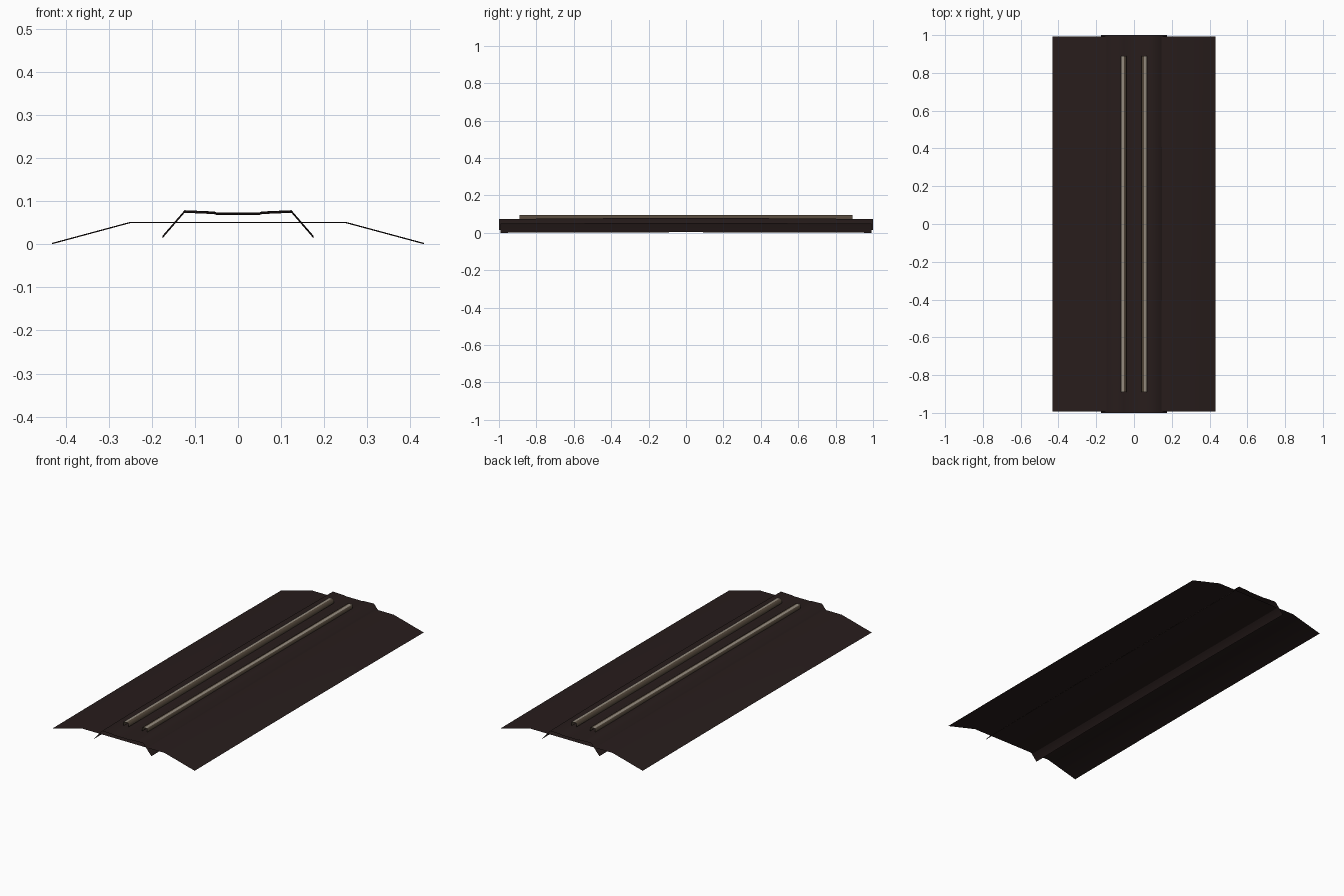
import bpy

if "Cube" in bpy.data.objects:
    bpy.data.objects.remove(bpy.data.objects["Cube"])


def material(name, rgb):
    m = bpy.data.materials.new(name)
    m.diffuse_color = (*rgb, 1)
    m.use_nodes = True
    m.node_tree.nodes["Principled BSDF"].inputs["Base Color"].default_value = m.diffuse_color
    return m


gravel = material("dark gravel", (0.0208, 0.0122, 0.0115))
steel = material("polished steel", (0.30, 0.26, 0.21))
rust = material("rusty steel", (0.085, 0.062, 0.042))


def strip(name, profile, half, sag, mats, indices=None):
    """Sweep an open x-z profile along y, sinking gently towards both ends."""
    steps = [-1, -0.75, -0.4, 0, 0.4, 0.75, 1] if sag else [-1, 1]
    n = len(profile)
    verts = [(x, half * t, z - sag * t * t) for t in steps for x, z in profile]
    faces, slots = [], []
    for r in range(len(steps) - 1):
        for c in range(n - 1):
            a = r * n + c
            faces.append((a, a + n, a + n + 1, a + 1)[::-1])
            slots.append(indices[c] if indices else 0)
    me = bpy.data.meshes.new(name)
    me.from_pydata(verts, [], faces)
    for m in mats:
        me.materials.append(m)
    for p, s in zip(me.polygons, slots):
        p.material_index = s
        p.use_smooth = True
    ob = bpy.data.objects.new(name, me)
    bpy.context.collection.objects.link(ob)
    return ob


# Wide ballast bed with sloping shoulders
strip("ballast_bed", [(-0.432, 0.003), (-0.25, 0.052), (0.25, 0.052), (0.432, 0.003)],
      0.992, 0.003, [gravel])

# Raised sleeper sheet with a shallow dip between the rails and legs through the bed
half = [(0.05, 0.074), (0.055, 0.076), (0.124, 0.079), (0.175, 0.02)]
strip("sleeper_bed", [(-x, z) for x, z in reversed(half)] + half, 1.0, 0.006, [gravel])

# Rails: rusty sides and inner half, polished outer half on top
rail = [(0.041, 0.074), (0.041, 0.0935), (0.054, 0.096), (0.070, 0.096), (0.070, 0.074)]
strip("right_rail", rail, 0.89, 0, [rust, steel], [0, 0, 1, 0])
strip("left_rail", [(-x, z) for x, z in reversed(rail)], 0.89, 0,
      [rust, steel], [0, 1, 0, 0])
